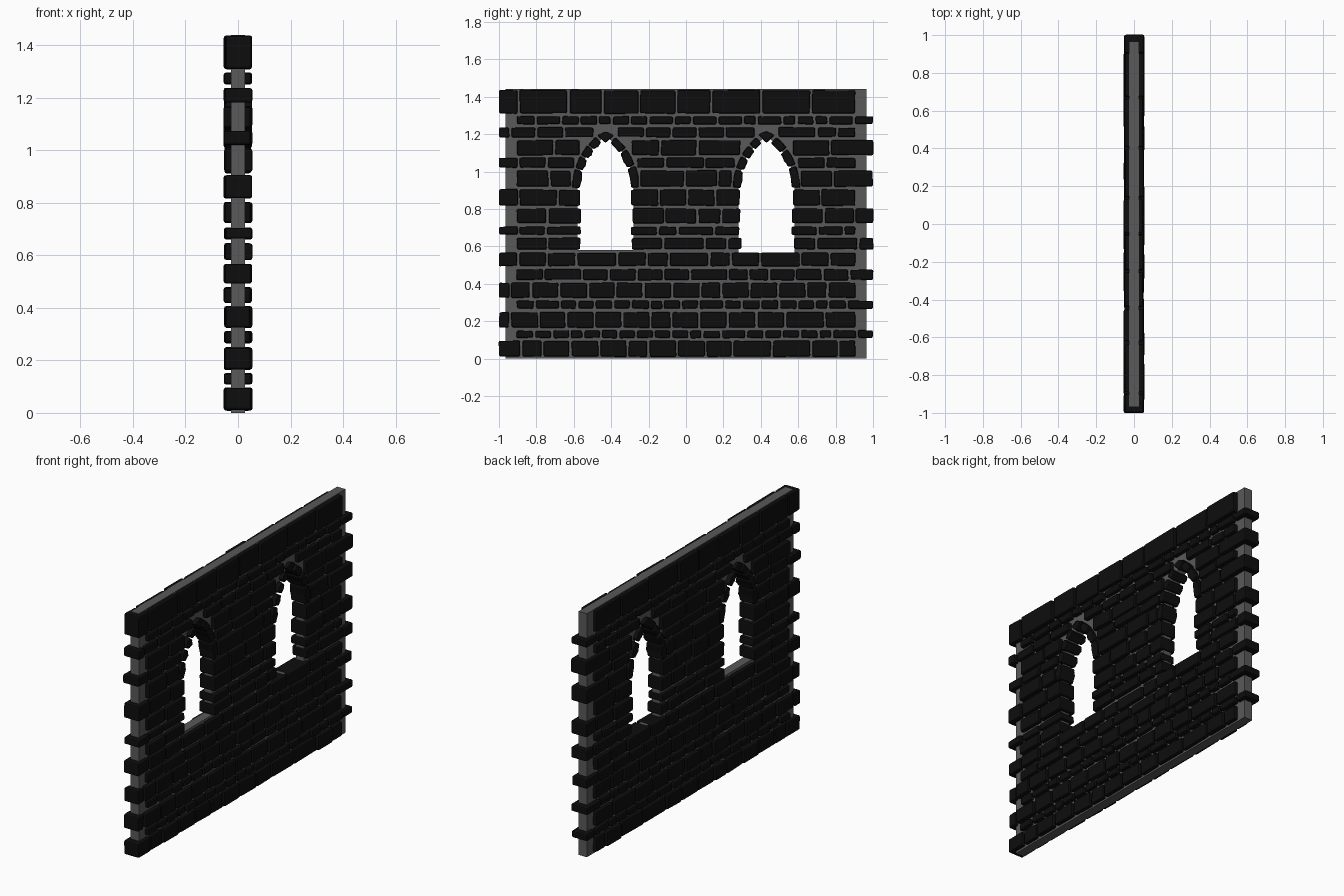
import bpy, bmesh, math, random

if "Cube" in bpy.data.objects:
    bpy.data.objects.remove(bpy.data.objects["Cube"])
random.seed(11)

SPRING, R_IN, R_OUT, OFF = 0.91, 0.318, 0.37, 0.183   # pointed arch geometry
WINDOWS = (-0.43, 0.43)

# courses from the ground up: bottom z, top z, usual stone length
COURSES = [
    (0.010, 0.095, .150), (0.110, 0.150, .096), (0.165, 0.248, .150),
    (0.267, 0.310, .096), (0.325, 0.405, .150), (0.420, 0.477, .145),
    (0.495, 0.565, .155), (0.585, 0.645, .160), (0.662, 0.705, .140),
    (0.724, 0.802, .170), (0.818, 0.904, .150), (0.920, 1.005, .170),
    (1.020, 1.073, .150), (1.088, 1.168, .200), (1.184, 1.236, .145),
    (1.253, 1.295, .098), (1.310, 1.435, .190)]


def material(name, v):
    m = bpy.data.materials.new(name)
    m.diffuse_color = (v, v, v, 1)
    m.use_nodes = True
    m.node_tree.nodes["Principled BSDF"].inputs["Base Color"].default_value = m.diffuse_color
    return m


def make_object(name, bm, mat=None):
    bmesh.ops.recalc_face_normals(bm, faces=bm.faces)
    me = bpy.data.meshes.new(name)
    bm.to_mesh(me)
    bm.free()
    ob = bpy.data.objects.new(name, me)
    bpy.context.collection.objects.link(ob)
    if mat:
        me.materials.append(mat)
    return ob


def prism(bm, outline, x0, x1):
    """Extrude a (y, z) outline through the wall thickness."""
    a = [bm.verts.new((x0, y, z)) for y, z in outline]
    b = [bm.verts.new((x1, y, z)) for y, z in outline]
    bm.faces.new(a)
    bm.faces.new(b[::-1])
    n = len(a)
    for i in range(n):
        bm.faces.new((a[i], b[i], b[(i + 1) % n], a[(i + 1) % n]))


def stone(bm, outline):
    j = lambda: random.uniform(-.0025, .0025)
    prism(bm, [(y + j(), z + j()) for y, z in outline],
          -random.uniform(.046, .055), random.uniform(.046, .055))


def round_edges(bm):
    bmesh.ops.bevel(bm, geom=bm.edges[:], offset=.008, segments=2,
                    profile=.5, affect='EDGES')


def fill_course(bm, y0, y1, z0, z1, length):
    """Lay stones of irregular length from y0 to y1."""
    y = y0
    while y < y1 - .01:
        w = length * random.choice((.97, 1, 1, 1.03, 1.4, .75))
        if y == -1.0:
            w = random.choice((.06, .105, .105, .12))
        end = y + w if y1 - (y + w) > .055 else y1
        a = y if y == y0 else y + .006
        b = end if end == y1 else end - .006
        stone(bm, [(a, z0), (b, z0), (b, z1), (a, z1)])
        y = end


dark = material("dark_stone", .004)
grey = material("mortar_grey", .1)

# mortar core with window openings
bm = bmesh.new()
prism(bm, [(-.965, 0), (.965, 0), (.965, 1.44), (-.965, 1.44)], -.027, .027)
core = make_object("mortar_core", bm, grey)
for i, cy in enumerate(WINDOWS):
    r = R_IN + .015
    top = math.acos(OFF / r)
    arc = [(r * math.cos(top * k / 8) - OFF, SPRING + r * math.sin(top * k / 8))
           for k in range(9)]
    sill = (.58, .565)[i]
    half = arc[0][0]
    outline = [(half, sill)] + arc + [(-y, z) for y, z in arc[-2::-1]] + [(-half, sill)]
    bm = bmesh.new()
    prism(bm, [(cy + y, z) for y, z in outline], -.2, .2)
    cutter = make_object("window_cutter", bm)
    cutter.hide_render = True
    cutter.hide_viewport = True
    mod = core.modifiers.new("window", 'BOOLEAN')
    mod.operation, mod.solver, mod.object = 'DIFFERENCE', 'EXACT', cutter

# stone courses, alternately toothed at each end
bm = bmesh.new()
for i, (z0, z1, length) in enumerate(COURSES):
    left, right = (-1.0, .905) if i % 2 == 0 else (-.905, 1.0)
    if .57 < z0 < 1.22:
        half = .14
        if z0 >= SPRING:
            half = math.sqrt(R_OUT ** 2 - (z0 - SPRING) ** 2) - OFF
        edges = [left]
        for cy in WINDOWS:
            j = .008 if z0 < SPRING else 0
            edges += [cy - half - random.uniform(-j, j),
                      cy + half + random.uniform(-j, j)]
        edges.append(right)
        for a, b in zip(edges[::2], edges[1::2]):
            fill_course(bm, a, b, z0, z1, length)
    else:
        fill_course(bm, left, right, z0, z1, length)
round_edges(bm)
make_object("stone_courses", bm, dark)

# pointed arch rings around the windows
for name, cy in zip(("left_window_arch", "right_window_arch"), WINDOWS):
    bm = bmesh.new()
    p = lambda s, r, d: (cy + s * (r * math.cos(math.radians(d)) - OFF),
                         SPRING + r * math.sin(math.radians(d)))
    for s in (-1, 1):
        cuts = [0, 17, 29, 40, 50] if s < 0 else [0, 20, 36, 50]
        for a, b in zip(cuts, cuts[1:]):
            ro, m = R_OUT - .008, (a + b) / 2
            stone(bm, [p(s, R_IN, a + .7), p(s, ro, a + .7), p(s, ro + .001, m),
                       p(s, ro, b - .7), p(s, R_IN, b - .7), p(s, R_IN + .001, m)])
    stone(bm, [(cy, 1.15), (cy + .042, 1.195), (cy, 1.215), (cy - .042, 1.195)])
    round_edges(bm)
    make_object(name, bm, dark)
